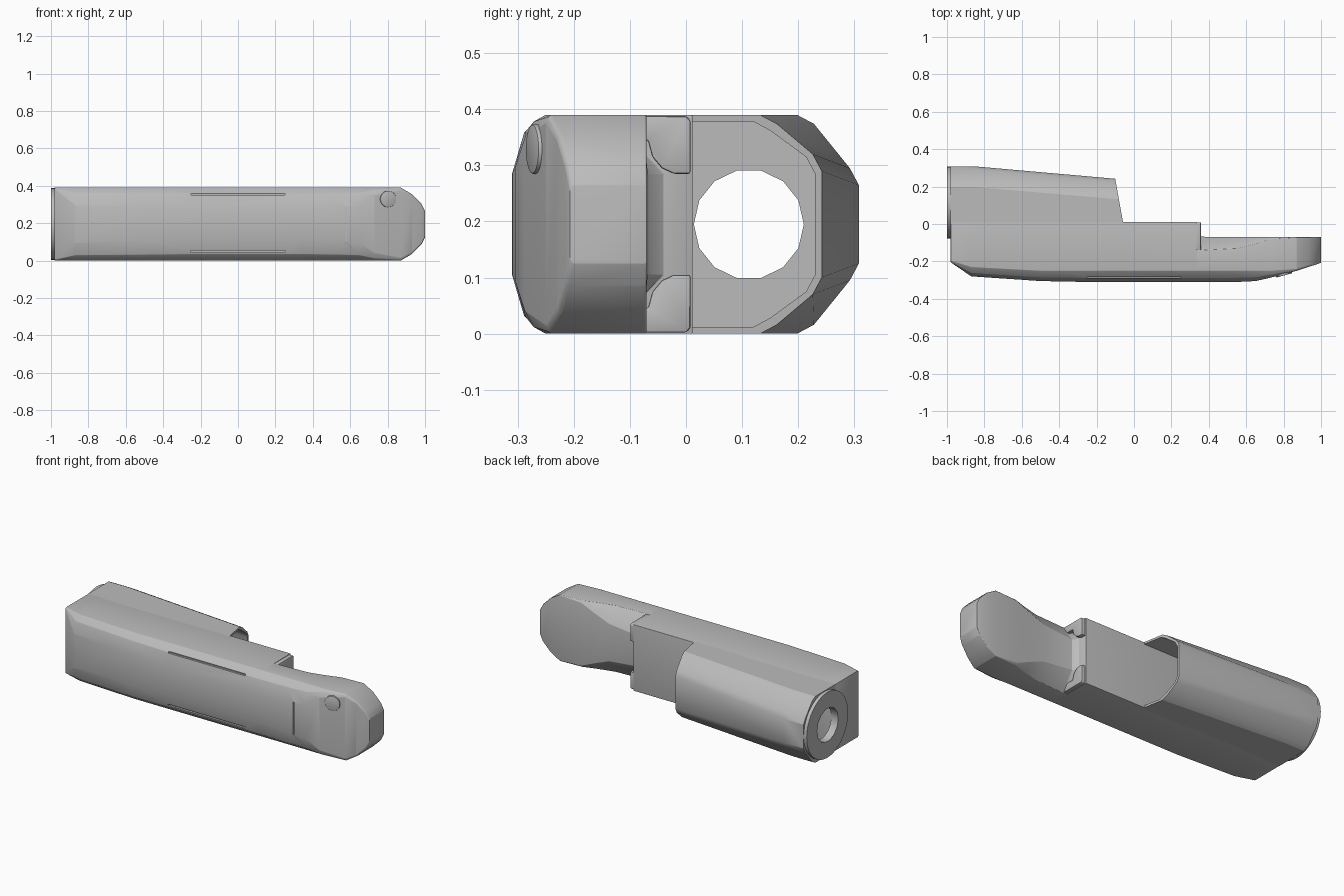
import bpy, bmesh, math
from mathutils import Vector

MID = 0.195   # half height; the shape is symmetric about this level

old = bpy.data.objects.get("Cube")
if old:
    bpy.data.objects.remove(old, do_unlink=True)

grey = bpy.data.materials.new("plain grey")
grey.use_nodes = True
grey.diffuse_color = (0.5, 0.5, 0.5, 1)
grey.node_tree.nodes["Principled BSDF"].inputs["Base Color"].default_value = (0.5, 0.5, 0.5, 1)


def finish(name, bm):
    """Turn a bmesh into a grey object."""
    bmesh.ops.remove_doubles(bm, verts=bm.verts, dist=1e-4)
    bmesh.ops.recalc_face_normals(bm, faces=bm.faces)
    mesh = bpy.data.meshes.new(name)
    bm.to_mesh(mesh)
    bm.free()
    mesh.materials.append(grey)
    ob = bpy.data.objects.new(name, mesh)
    bpy.context.collection.objects.link(ob)
    return ob


def loft(name, rings):
    """Skin a row of equal rings and cap both ends."""
    bm = bmesh.new()
    rows = [[bm.verts.new(p) for p in ring] for ring in rings]
    n = len(rows[0])
    for a, b in zip(rows, rows[1:]):
        for i in range(n):
            j = (i + 1) % n
            bm.faces.new((a[i], a[j], b[j], b[i]))
    bm.faces.new(rows[0])
    bm.faces.new(rows[-1])
    return finish(name, bm)


def mirrored(x, half):
    """Close a lower half profile of (y, height from middle) at x."""
    pts = [(y, -h) for y, h in half] + [(y, h) for y, h in reversed(half)]
    return [Vector((x, y, MID + h)) for y, h in pts]


def rod(name, centre, axis, radius, length, sides):
    bm = bmesh.new()
    bmesh.ops.create_cone(bm, cap_ends=True, segments=sides, radius1=radius,
                          radius2=radius, depth=length)
    ob = finish(name, bm)
    turn = Vector((0, 0, 1)).rotation_difference(Vector(axis)).to_matrix().to_4x4()
    ob.data.transform(turn)
    ob.data.transform(turn.Translation(Vector(centre)))
    return ob


def box(name, centre, size):
    bm = bmesh.new()
    bmesh.ops.create_cube(bm, size=1)
    for v in bm.verts:
        v.co = Vector(c + s * k for c, s, k in zip(centre, size, v.co))
    return finish(name, bm)


def activate(ob):
    bpy.ops.object.select_all(action="DESELECT")
    ob.select_set(True)
    bpy.context.view_layer.objects.active = ob


def bevel(ob, width, segments=2):
    activate(ob)
    mod = ob.modifiers.new("soft edges", "BEVEL")
    mod.width, mod.segments = width, segments
    mod.limit_method, mod.angle_limit = "ANGLE", math.radians(25)
    bpy.ops.object.modifier_apply(modifier=mod.name)


def cut(ob, cutter):
    activate(ob)
    mod = ob.modifiers.new("cut", "BOOLEAN")
    mod.object, mod.operation, mod.solver = cutter, "DIFFERENCE", "EXACT"
    bpy.ops.object.modifier_apply(modifier=mod.name)


def smooth(ob):
    activate(ob)
    bpy.ops.object.shade_smooth_by_angle(angle=math.radians(28))


# Long front body and paddle: x, front y, front half height, front chamfer y,
# back chamfer y, back half height, back y, half height
stations = [
    (-0.98, -0.205, 0.185, -0.195, 0.01, 0.193, 0.012, 0.195),
    (-0.87, -0.28, 0.10, -0.23, 0.01, 0.193, 0.012, 0.195),
    (-0.5, -0.305, 0.09, -0.25, 0.01, 0.193, 0.012, 0.195),
    (-0.25, -0.31, 0.08, -0.25, 0.01, 0.193, 0.012, 0.195),
    (0.335, -0.31, 0.08, -0.25, 0.01, 0.193, 0.012, 0.195),
    (0.335, -0.31, 0.08, -0.25, -0.14, 0.09, -0.04, 0.195),
    (0.36, -0.31, 0.08, -0.25, -0.14, 0.09, -0.068, 0.195),
    (0.55, -0.31, 0.09, -0.25, -0.13, 0.11, -0.07, 0.195),
    (0.65, -0.305, 0.10, -0.25, -0.105, 0.15, -0.07, 0.195),
    (0.73, -0.287, 0.155, -0.25, -0.08, 0.185, -0.07, 0.195),
    (0.87, -0.25, 0.18, -0.24, -0.073, 0.192, -0.07, 0.195),
    (0.93, -0.23, 0.15, -0.222, -0.073, 0.157, -0.07, 0.16),
    (0.98, -0.215, 0.10, -0.208, -0.073, 0.107, -0.07, 0.11),
    (1.0, -0.207, 0.06, -0.2, -0.073, 0.067, -0.07, 0.07),
]
rings = []
for x, yf, hf, yc, ybc, hb, yb, H in stations:
    bulge = 0.2 * (H - hf)
    mid = ((yf + yc) / 2 - bulge * 0.4, min((hf + H) / 2 + bulge, H - 0.002))
    rings.append(mirrored(x, [(yb, hb), (ybc, H), (yc, H), mid, (yf, hf)]))
body = loft("front_body", rings)
bevel(body, 0.006)

# Grip grooves and a short upright seam on the front
for level in (-0.147, 0.16):
    groove = box("groove_cutter", (0, -0.297, MID + level), (0.5, 0.036, 0.009))
    cut(body, groove)
    bpy.data.objects.remove(groove, do_unlink=True)
seam = box("seam_cutter", (0.577, -0.31, MID), (0.006, 0.016, 0.19))
cut(body, seam)
bpy.data.objects.remove(seam, do_unlink=True)
smooth(body)


def barrel_ring(x, back, flat, inset=0.0, base=0.0):
    """Half-rounded barrel section with its end leaning by height."""
    y, h = back - inset, 0.195 - inset
    half = [(base, h), (y - 0.11, h), (y - 0.08, h - 0.016),
            (y - 0.016, flat + 0.03), (y, flat)]
    ring = mirrored(x, half)
    if x > -0.5:
        for p in ring:
            p.x -= 0.18 * p.y
    return ring


# Hollow rear barrel, open toward the paddle
barrel = loft("rear_barrel", [
    barrel_ring(-0.98, 0.308, 0.07),
    barrel_ring(-0.85, 0.308, 0.07),
    barrel_ring(-0.057, 0.242, 0.095),
    barrel_ring(-0.057, 0.242, 0.09, 0.012, 0.011),
    barrel_ring(-0.85, 0.308, 0.065, 0.012, 0.011),
    barrel_ring(-0.955, 0.308, 0.065, 0.012, 0.011),
])
# Round flange on the barrel end, bored through
flange = rod("end_flange", (-0.9875, 0.115, MID), (1, 0, 0), 0.192, 0.025, 40)
bore = rod("bore_cutter", (-0.96, 0.112, MID), (1, 0, 0), 0.098, 0.2, 14)
for part in (barrel, flange):
    cut(part, bore)
    smooth(part)
bpy.data.objects.remove(bore, do_unlink=True)

# Two rounded tabs at the step beside the paddle neck
tab_profile = [(-0.15, 0.193), (0.0, 0.193), (0.008, 0.185), (0.008, 0.09),
               (-0.022, 0.09), (-0.043, 0.1), (-0.06, 0.12), (-0.068, 0.15), (-0.15, 0.15)]
for name, side in (("upper_tab", 1), ("lower_tab", -1)):
    tab = loft(name, [[Vector((x, y, MID + side * h)) for y, h in tab_profile]
                      for x in (0.325, 0.358)])
    bevel(tab, 0.004)
    smooth(tab)

# Round button on the sloping front of the paddle
button = rod("button", (0.802, -0.267, 0.329), (0.26, -0.965, 0), 0.044, 0.016, 28)
bevel(button, 0.003)
smooth(button)
